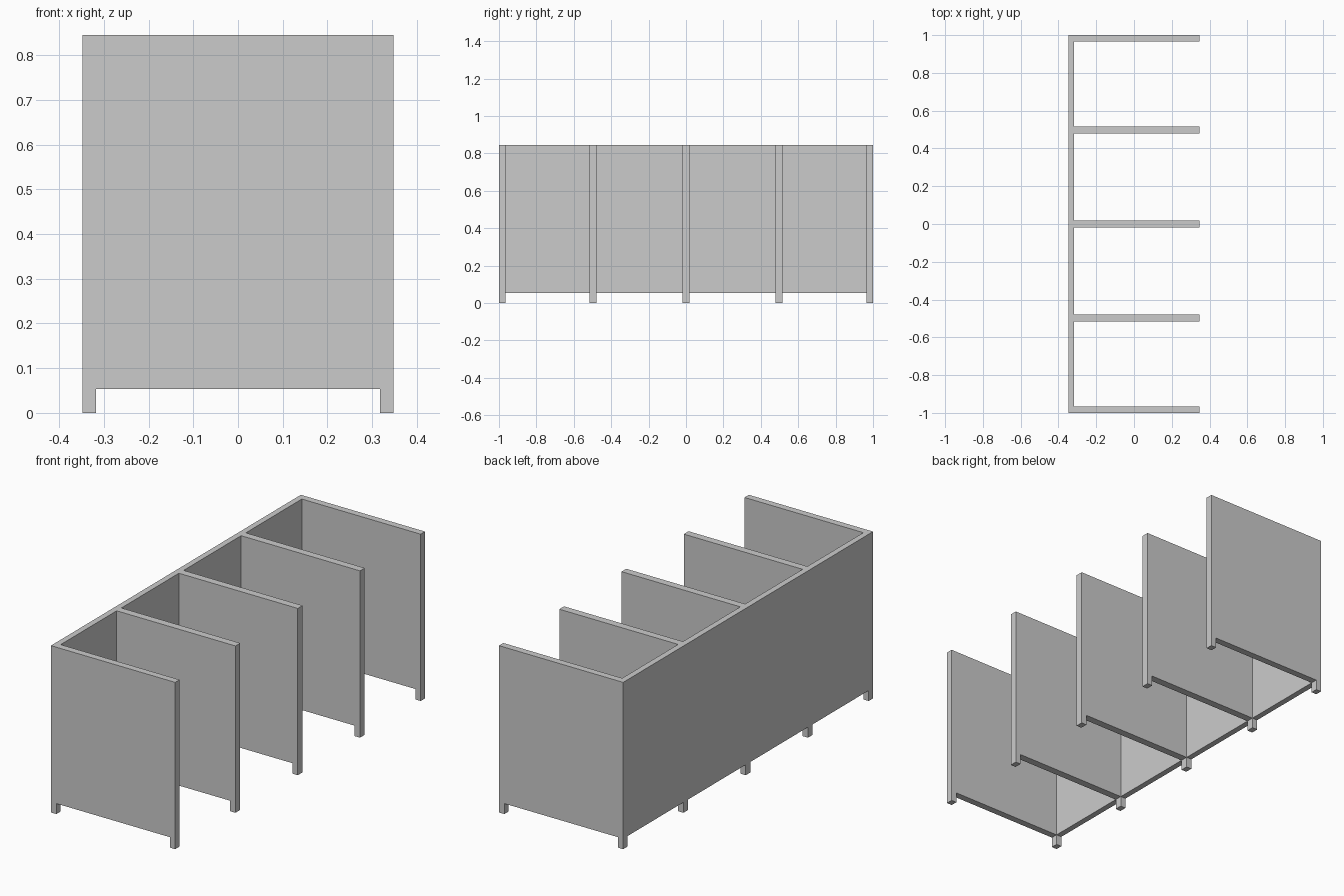
import bpy, bmesh, math

if "Cube" in bpy.data.objects:
    bpy.data.objects.remove(bpy.data.objects["Cube"])

# Grid lines bounding the back wall, the five dividers and the feet
XS = [-0.348, -0.318, 0.318, 0.348]
ZS = [0.0, 0.053, 0.845]
YS = [-1.0, -0.965]
for c in (-0.498, 0.0, 0.498):
    YS += [c - 0.019, c + 0.019]
YS += [0.965, 1.0]


def solid(i, j, k):
    """Is this grid cell filled?"""
    if not (0 <= i < 3 and 0 <= j < len(YS) - 1 and 0 <= k < 2):
        return False
    divider = j % 2 == 0
    if k == 0:                      # feet at both ends of each divider
        return divider and i != 1
    return divider or i == 0        # dividers and long back wall


bm = bmesh.new()
cache = {}


def vert(p):
    if p not in cache:
        cache[p] = bm.verts.new((XS[p[0]], YS[p[1]], ZS[p[2]]))
    return cache[p]


# Skin only the exposed cell sides, giving one closed body
for i in range(3):
    for j in range(len(YS) - 1):
        for k in range(2):
            if not solid(i, j, k):
                continue
            for axis in range(3):
                for side in (0, 1):
                    n = [i, j, k]
                    n[axis] += 1 if side else -1
                    if solid(*n):
                        continue
                    u, v = (axis + 1) % 3, (axis + 2) % 3
                    quad = []
                    for du, dv in ((0, 0), (1, 0), (1, 1), (0, 1)):
                        p = [i, j, k]
                        p[axis] += side
                        p[u] += du
                        p[v] += dv
                        quad.append(vert(tuple(p)))
                    bm.faces.new(quad if side else quad[::-1])

# Merge coplanar faces into clean flat panels
bmesh.ops.dissolve_limit(bm, angle_limit=math.radians(1),
                         verts=bm.verts[:], edges=bm.edges[:])
mesh = bpy.data.meshes.new("divider_walls_with_feet")
bm.to_mesh(mesh)
bm.free()
bpy.context.collection.objects.link(
    bpy.data.objects.new("divider_walls_with_feet", mesh))
